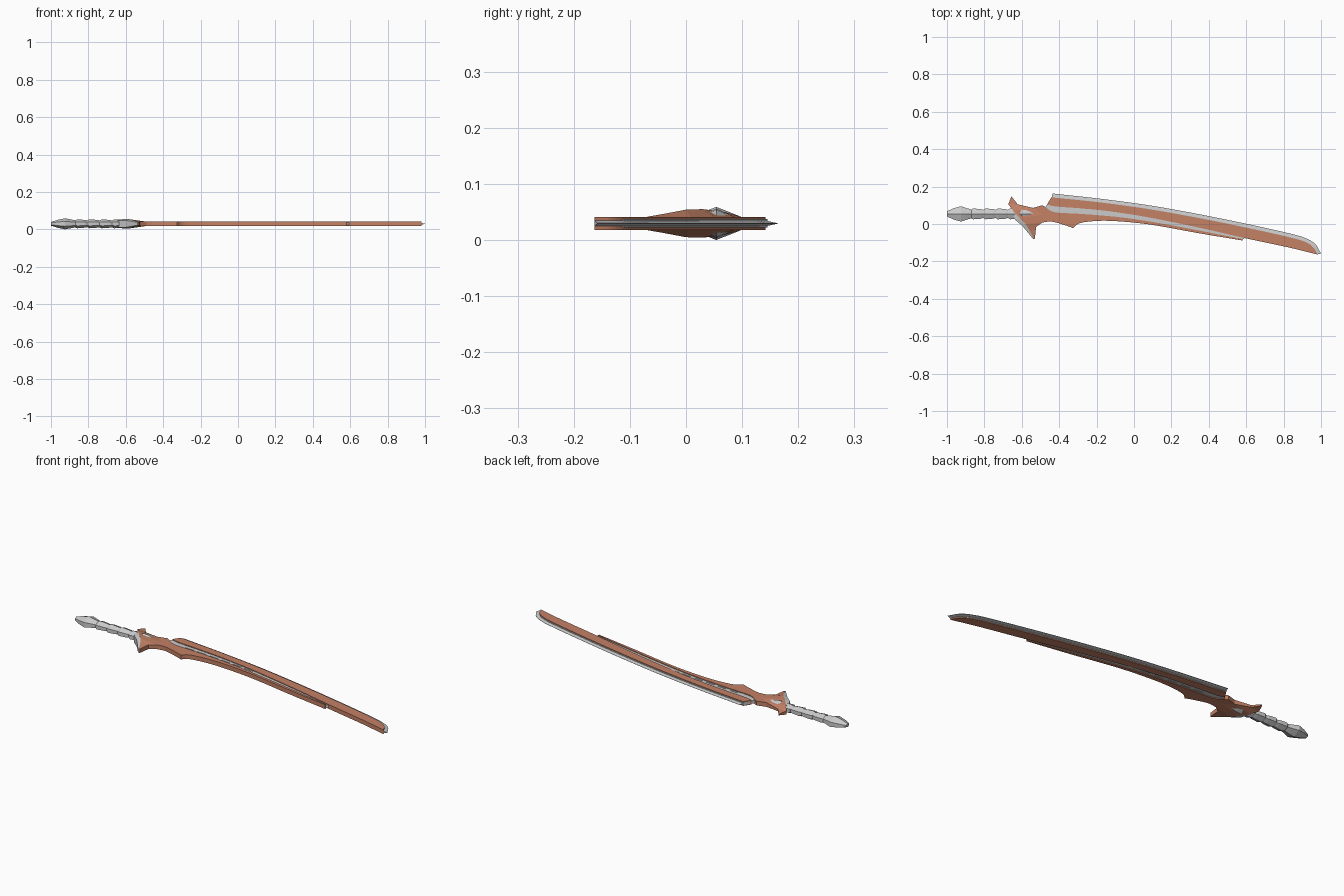
import bpy, bmesh, math
from mathutils import Vector

if "Cube" in bpy.data.objects:
    bpy.data.objects.remove(bpy.data.objects["Cube"])

ZC = 0.0295          # mid plane of the sword
T = 0.0115           # half thickness of the copper plates
copper = bpy.data.materials.new("copper")
copper.diffuse_color = (0.55, 0.22, 0.13, 1)
copper.use_nodes = True
copper.node_tree.nodes["Principled BSDF"].inputs["Base Color"].default_value = copper.diffuse_color


def finish(name, bm, mat=None):
    bmesh.ops.recalc_face_normals(bm, faces=bm.faces)
    me = bpy.data.meshes.new(name)
    bm.to_mesh(me)
    bm.free()
    ob = bpy.data.objects.new(name, me)
    bpy.context.collection.objects.link(ob)
    if mat:
        me.materials.append(mat)
    return ob


def smooth(pts, n=5):
    """Catmull-Rom curve through 2D points."""
    p = [Vector(q) for q in pts]
    p = [2 * p[0] - p[1]] + p + [2 * p[-1] - p[-2]]
    out = []
    for i in range(1, len(p) - 2):
        a, b, c, d = p[i - 1:i + 3]
        for k in range(n):
            t = k / n
            out.append(0.5 * (2 * b + (c - a) * t + (2 * a - 5 * b + 4 * c - d) * t * t
                              + (3 * b - a - 3 * c + d) * t ** 3))
    return out + [p[-2]]


def plate(name, outline, h, mat=None):
    """Flat plate with a closed outline, half thickness h."""
    bm = bmesh.new()
    rings = [[bm.verts.new((p[0], p[1], ZC + s * h)) for p in outline] for s in (-1, 1)]
    caps = [bm.faces.new(r) for r in rings]
    n = len(outline)
    for i in range(n):
        j = (i + 1) % n
        bm.faces.new((rings[0][i], rings[0][j], rings[1][j], rings[1][i]))
    bmesh.ops.triangulate(bm, faces=caps)
    return finish(name, bm, mat)


def loft(name, sections, mat=None):
    """Skin between equal rings of 3D points, with end caps."""
    bm = bmesh.new()
    rings = [[bm.verts.new(p) for p in s] for s in sections]
    n = len(rings[0])
    for a, b in zip(rings, rings[1:]):
        for i in range(n):
            j = (i + 1) % n
            bm.faces.new((a[i], a[j], b[j], b[i]))
    bm.faces.new(rings[0])
    bm.faces.new(rings[-1])
    return finish(name, bm, mat)


def band(a, b, ha, hb):
    """Four-point section from edge point a to edge point b."""
    return [(a[0], a[1], ZC + ha), (b[0], b[1], ZC + hb),
            (b[0], b[1], ZC - hb), (a[0], a[1], ZC - ha)]


# Blade curves, handle end to tip
outer = smooth([(-.435, .163), (-.18, .135), (.08, .10), (.35, .052), (.62, -.003),
                (.83, -.05), (.91, -.073), (.967, -.105), (1.0, -.158)])
spine = smooth([(-.44, .142), (-.18, .115), (.08, .079), (.35, .031), (.62, -.024),
                (.83, -.071), (.915, -.096), (.96, -.126), (.98, -.163)])
belly = smooth([(-.465, .105), (-.42, .094), (-.29, .084), (-.13, .068), (.08, .035),
                (.35, -.02), (.6, -.077), (.83, -.126), (.98, -.163)])
rail_top = smooth([(-.475, .092), (-.445, .07), (-.4, .06), (-.27, .053), (-.05, .033),
                   (.2, -.007), (.58, -.08)])
rail_low = smooth([(.58, -.088), (.35, -.05), (.08, -.002), (-.13, .017), (-.25, .012),
                   (-.3, 0), (-.325, -.022)])
heel_low = smooth([(-.325, -.022), (-.37, -.006), (-.44, .013), (-.49, .008)])

# Copper blade body and lower rail with heel spike
plate("blade_body", spine + belly[-2::-1], T, copper)
plate("lower_rail", [(-.54, .086), (-.49, .1)] + rail_top + rail_low + heel_low[1:]
      + [(-.525, .02)], T, copper)

# Grey core seen in the channel between the plates
core_low = [Vector((p.x, p.y - .004)) for p in rail_top]
core_tip = [Vector((p.x, p.y + .006)) for p in belly if .6 < p.x < .94]
core_top = [Vector((p.x, p.y + .003)) for p in spine if p.x < .95]
plate("blade_core", core_top[::-1] + core_low + core_tip, .0075)

# Thin cutting edge
loft("cutting_edge", [band(s, o, .005, .0005) for s, o in zip(spine, outer)])

# Slim slats in the channel
for i in range(6):
    x = -.36 + i * .075
    y0, y1 = [.0655 - .06 * (u + .36) - .05 * (u + .36) ** 2 for u in (x, x + .05)]
    plate(f"channel_slat_{i + 1}", [(x, y0), (x + .05, y1), (x + .05, y1 + .005),
                                    (x, y0 + .005)], .0095)

# Guard: back edge, front edge, back and front half thickness
guard = [((-.656, .147), (-.653, .145), .003, .003),
         ((-.672, .105), (-.622, .105), .010, .006),
         ((-.645, .07), (-.54, .086), .020, .0115),
         ((-.61, .03), (-.49, .05), .0255, .0115),
         ((-.58, 0), (-.49, .008), .0245, .0115),
         ((-.555, -.04), (-.523, -.015), .017, .0115),
         ((-.535, -.08), (-.530, -.078), .010, .010)]
loft("guard", [band(*g) for g in guard], copper)
loft("guard_backing", [band((a[0] - o, a[1] - o * .5), a, h * .75, h * .99)
                       for (a, b, h, k), o in zip(guard[2:], (.012, .022, .018, .012, .003))])

# Ridged six-sided handle: x, half width, half height
def handle(name, stations):
    loft(name, [[(x, .054 + sy * w, ZC + sz * h) for sy, sz in
                 ((0, 1), (1, .45), (1, -.45), (0, -1), (-1, -.45), (-1, .45))]
                for x, w, h in stations])


handle("pommel", [(-1, .014, .010), (-.965, .03, .021), (-.925, .041, .0295),
                  (-.895, .031, .024), (-.865, .022, .018)])
for i in range(4):
    x = -.872 + i * .066
    handle(f"grip_segment_{i + 1}", [(x, .022, .018), (x + .012, .029, .024),
                                     (x + .05, .026, .021), (x + .068, .021, .018)])
handle("grip_collar", [(-.612, .024, .02), (-.6, .034, .026), (-.575, .03, .024),
                       (-.53, .02, .012)])
